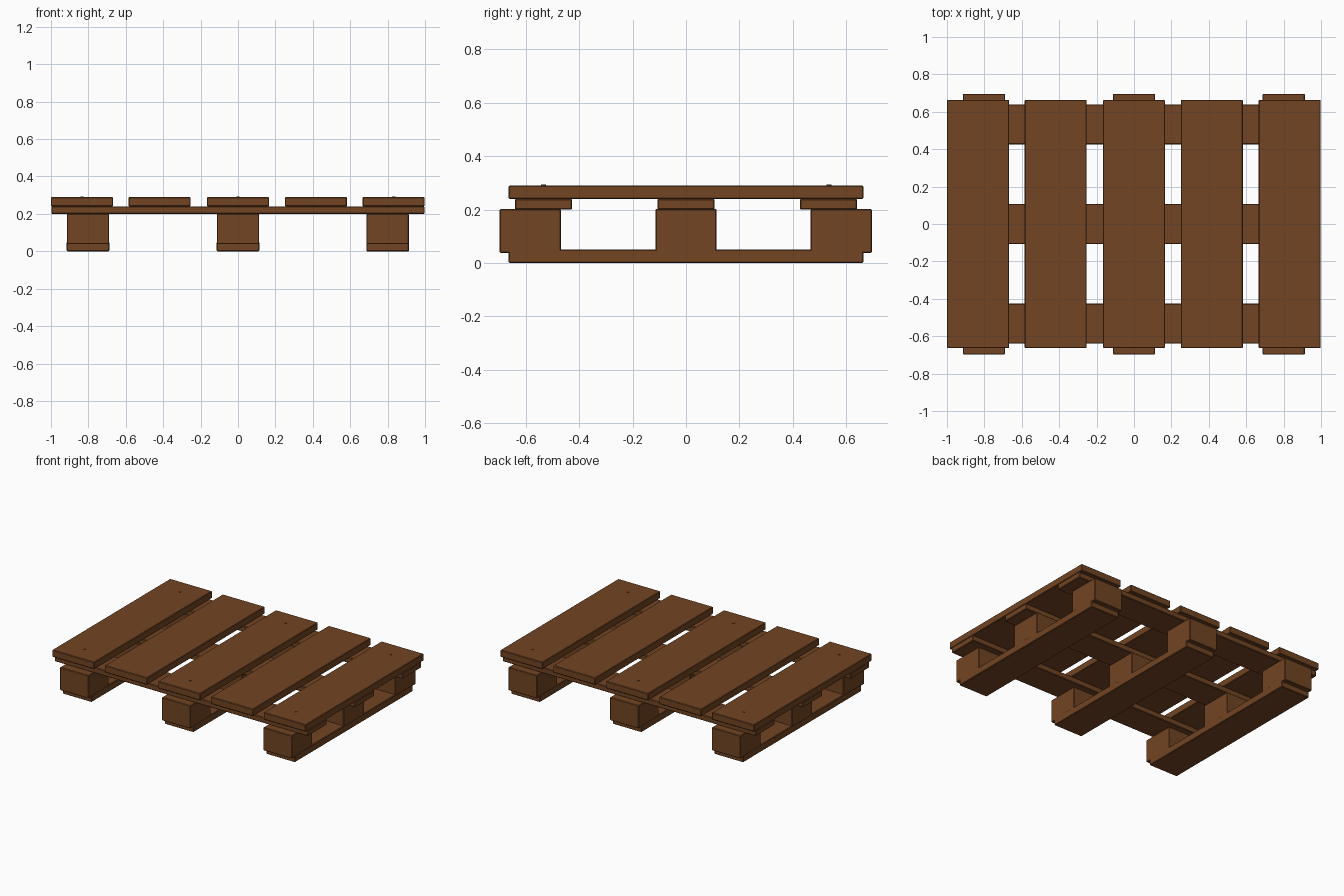
import bpy

if "Cube" in bpy.data.objects:
    bpy.data.objects.remove(bpy.data.objects["Cube"])

wood = bpy.data.materials.new("brown_wood")
wood.diffuse_color = (0.168, 0.059, 0.0165, 1)
wood.use_nodes = True
wood.node_tree.nodes["Principled BSDF"].inputs["Base Color"].default_value = wood.diffuse_color


def board(name, x, y, z, bevel=0.004):
    """Box between (low, high) limits on each axis, with softened edges."""
    bpy.ops.mesh.primitive_cube_add(size=1, location=[(a + b) / 2 for a, b in (x, y, z)])
    ob = bpy.context.object
    ob.name = name
    ob.scale = [b - a for a, b in (x, y, z)]
    bpy.ops.object.transform_apply(location=False, rotation=False, scale=True)
    mod = ob.modifiers.new("soft_edges", 'BEVEL')
    mod.width = bevel
    mod.segments = 1
    ob.data.materials.append(wood)
    return ob


# Top deck slats
for x in (-0.834, -0.419, 0.0, 0.416, 0.832):
    board("deck_slat", (x - 0.166, x + 0.166), (-0.664, 0.664), (0.24, 0.29))

# Cross boards under the deck
for y in (-0.533, 0.0, 0.533):
    board("cross_board", (-0.998, 0.998), (y - 0.107, y + 0.107), (0.20, 0.24))

# Bottom runners with three spacer blocks each
for x in (-0.802, 0.0, 0.8):
    board("bottom_runner", (x - 0.114, x + 0.114), (-0.664, 0.664), (0.0, 0.05))
    for y in (-0.583, 0.0, 0.581):
        board("spacer_block", (x - 0.113, x + 0.113), (y - 0.115, y + 0.115), (0.038, 0.202))

# Nail heads on the outer and middle slats
for x in (-0.834, 0.0, 0.832):
    for y in (-0.533, 0.535):
        bpy.ops.mesh.primitive_cylinder_add(vertices=12, radius=0.009, depth=0.012,
                                            location=(x, y, 0.287))
        nail = bpy.context.object
        nail.name = "nail_head"
        nail.data.materials.append(wood)
        bpy.ops.object.shade_smooth_by_angle()
